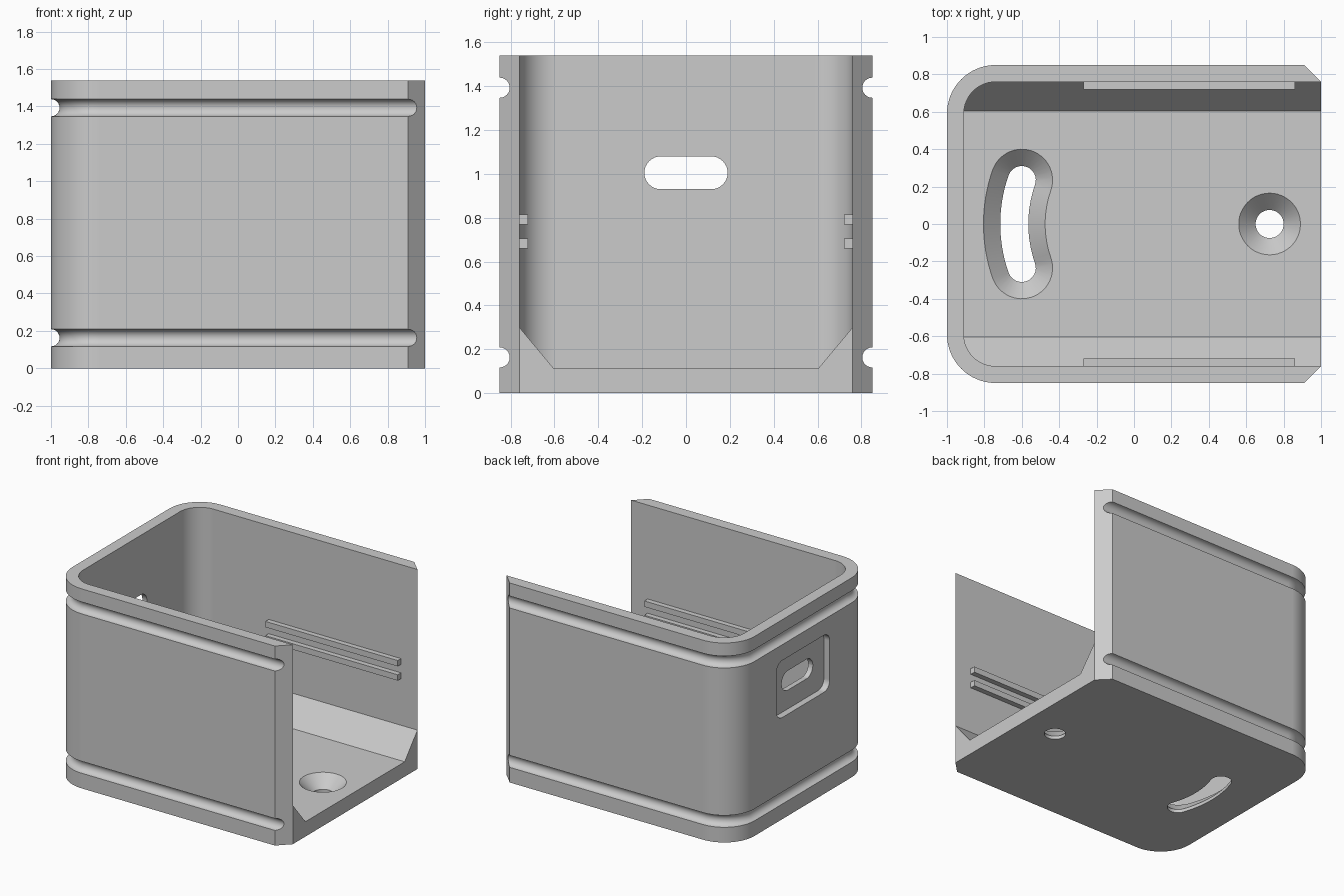
import bpy, bmesh
from math import sin, cos, pi, radians, asin

cube = bpy.data.objects.get("Cube")
if cube:
    bpy.data.objects.remove(cube, do_unlink=True)

grey = bpy.data.materials.new("light grey")
grey.use_nodes = True
COLOUR = (0.6, 0.6, 0.6, 1)
grey.diffuse_color = COLOUR
grey.node_tree.nodes["Principled BSDF"].inputs["Base Color"].default_value = COLOUR

HEIGHT, FLOOR = 1.54, 0.115
HALF_WIDTH, INNER = 0.85, 0.76


def loft(name, rings):
    """Closed solid through a series of rings with equal point counts."""
    bm = bmesh.new()
    loops = [[bm.verts.new(p) for p in ring] for ring in rings]
    n = len(loops[0])
    for a, b in zip(loops, loops[1:]):
        for i in range(n):
            j = (i + 1) % n
            bm.faces.new((a[i], a[j], b[j], b[i]))
    bm.faces.new(loops[0])
    bm.faces.new(loops[-1])
    bmesh.ops.recalc_face_normals(bm, faces=bm.faces)
    mesh = bpy.data.meshes.new(name)
    bm.to_mesh(mesh)
    bm.free()
    mesh.materials.append(grey)
    obj = bpy.data.objects.new(name, mesh)
    bpy.context.collection.objects.link(obj)
    return obj


def arc(cx, cy, r, start, end, steps=16):
    angles = [radians(start + (end - start) * i / steps) for i in range(steps + 1)]
    return [(cx + r * cos(a), cy + r * sin(a)) for a in angles]


def prism_z(name, outline, z0, z1):
    return loft(name, [[(x, y, z) for x, y in outline] for z in (z0, z1)])


def prism_x(name, outline, x0, x1):
    return loft(name, [[(x, y, z) for y, z in outline] for x in (x0, x1)])


def rounded_rect(hw, hh, r, cz):
    return [p for sx, sy, a in ((1, 1, 0), (-1, 1, 90), (-1, -1, 180), (1, -1, 270))
            for p in arc(sx * (hw - r), cz + sy * (hh - r), r, a, a + 90, 8)]


def boolean(target, cutter, operation="DIFFERENCE"):
    mod = target.modifiers.new("cut", "BOOLEAN")
    mod.operation, mod.solver, mod.object = operation, "EXACT", cutter
    graph = bpy.context.evaluated_depsgraph_get()
    mesh = bpy.data.meshes.new_from_object(target.evaluated_get(graph))
    target.modifiers.clear()
    target.data = mesh
    bpy.data.objects.remove(cutter, do_unlink=True)


def back_corners(r):
    return arc(-0.74, 0.59, r, 90, 180) + arc(-0.74, -0.59, r, 180, 270)


# Outer block: rounded at the closed end, chamfered at the open end
body = prism_z("housing", [(1, INNER), (0.91, HALF_WIDTH)] + back_corners(0.26)
               + [(0.91, -HALF_WIDTH), (1, -INNER)], 0, HEIGHT)

# Cavity: rounded plan limited by a cross-section with sloped floor edges
cavity = prism_z("cavity", [(1.2, INNER)] + back_corners(0.17) + [(1.2, -INNER)], 0.05, 2)
section = [(0.605, FLOOR), (INNER, 0.3), (1, 0.587), (1, 1.8)]
section += [(-y, z) for y, z in reversed(section)]
boolean(cavity, prism_x("section", section, -1.5, 1.5), "INTERSECT")
boolean(body, cavity)

# Round grooves running around the outside
path = [((1.2, HALF_WIDTH), (0, 1))]
path += list(zip(back_corners(0.26), arc(0, 0, 1, 90, 180) + arc(0, 0, 1, 180, 270)))
path += [((1.2, -HALF_WIDTH), (0, -1))]
for z in (0.163, 1.393):
    circle = arc(0, 0, 0.046, 0, 345, 23)
    boolean(body, loft("groove", [[(x + nx * u, y + ny * u, z + v) for u, v in circle]
                                  for (x, y), (nx, ny) in path]))

# Handle recess and slot in the closed end wall
boolean(body, prism_x("recess", rounded_rect(0.325, 0.22, 0.07, 1.005), -1.2, -0.95))
boolean(body, prism_x("slot", rounded_rect(0.19, 0.075, 0.0749, 1.005), -1.2, -0.7))


# Countersunk openings in the floor
def round_outline(r):
    return arc(0.725, 0, r, 0, 352.5, 47)


def curved_outline(r):
    radius, cx = 0.71, 0.07
    half = asin(0.235 / radius) * 180 / pi
    ends = arc(cx, 0, radius, 180 - half, 180 + half, 1)
    return (arc(cx, 0, radius + r, 180 - half, 180 + half)
            + arc(*ends[1], r, 180 + half, 360 + half)[1:]
            + arc(cx, 0, radius - r, 180 + half, 180 - half)[1:]
            + arc(*ends[0], r, -half, 180 - half)[1:-1])


for outline in (round_outline, curved_outline):
    steps = ((-0.1, 0.075), (0.025, 0.075), (FLOOR, 0.165), (0.2, 0.165))
    boolean(body, loft("countersink", [[(x, y, z) for x, y in outline(r)] for z, r in steps]))

# Smooth curves, sharp edges
body.data.shade_smooth()
body.data.set_sharp_from_angle(angle=radians(30))
weighted = body.modifiers.new("weighted normals", "WEIGHTED_NORMAL")
weighted.keep_sharp = True

# Paired guide rails on the inside of both walls
for side, label in ((1, "back"), (-1, "front")):
    for z, level in ((0.66, "lower"), (0.77, "upper")):
        y0, y1 = side * 0.72, side * 0.78
        prism_x(f"{label}_{level}_rail", [(y0, z), (y1, z), (y1, z + 0.045), (y0, z + 0.045)],
                -0.27, 0.86)
